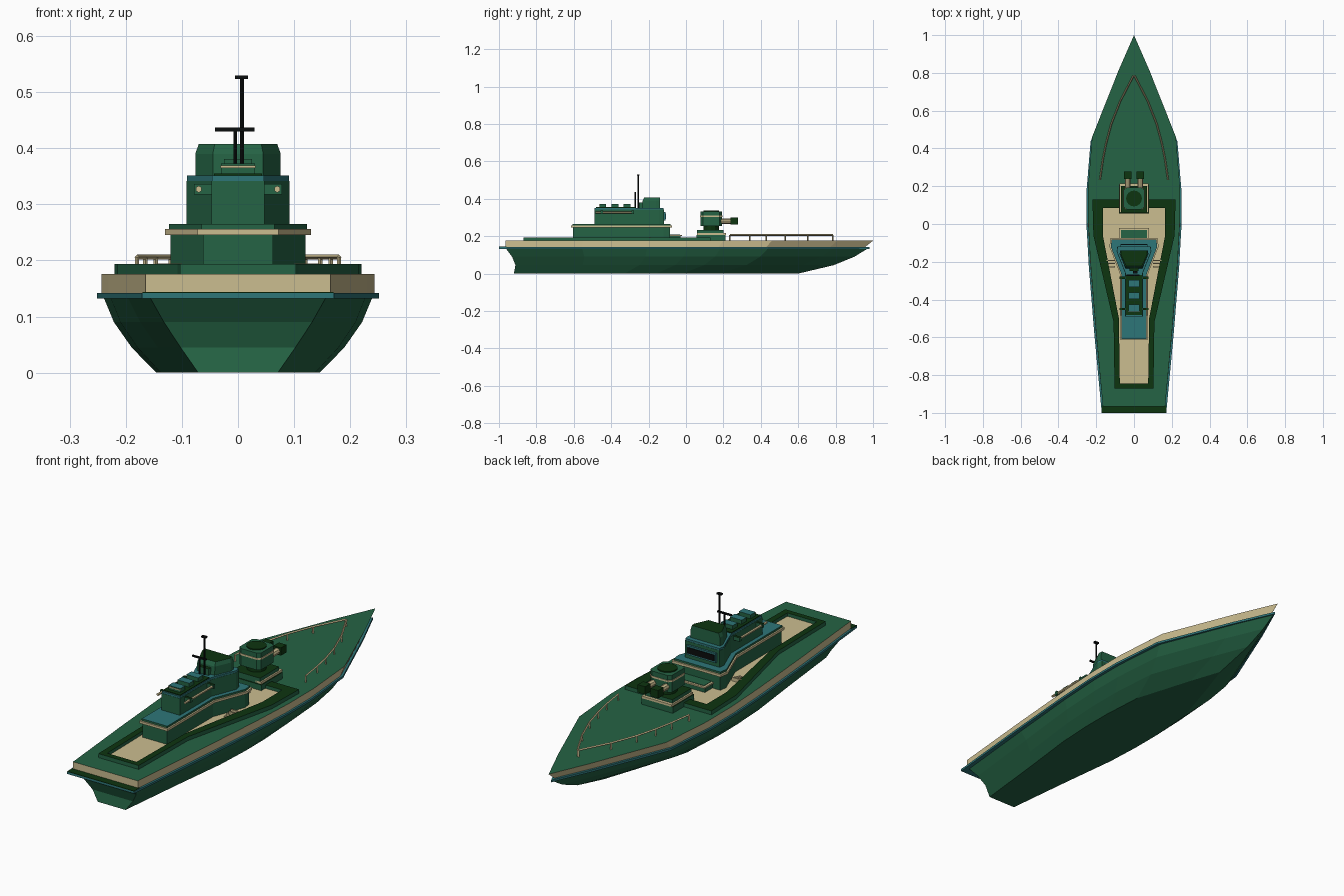
import bpy, bmesh, math
from mathutils import Vector

if "Cube" in bpy.data.objects:
    bpy.data.objects.remove(bpy.data.objects["Cube"])


def mat(name, col):
    m = bpy.data.materials.new(name)
    m.diffuse_color = (*col, 1)
    m.use_nodes = True
    m.node_tree.nodes["Principled BSDF"].inputs["Base Color"].default_value = m.diffuse_color
    return m


GREEN = mat("sea green", (0.018, 0.125, 0.058))
DARK = mat("dark green", (0.004, 0.035, 0.005))
TEAL = mat("teal", (0.027, 0.18, 0.19))
CREAM = mat("cream", (0.60, 0.51, 0.28))
BLACK = mat("black", (0.003, 0.004, 0.004))


def finish(name, bm, side, top=None):
    """Make an object; upward faces take the top material."""
    bmesh.ops.recalc_face_normals(bm, faces=bm.faces)
    bm.normal_update()
    for f in bm.faces:
        f.material_index = 1 if top and f.normal.z > 0.9 else 0
    me = bpy.data.meshes.new(name)
    bm.to_mesh(me)
    bm.free()
    me.materials.append(side)
    if top:
        me.materials.append(top)
    ob = bpy.data.objects.new(name, me)
    bpy.context.collection.objects.link(ob)
    return ob


def mirror(half):
    """Close a half outline, listed stern to bow, across x = 0."""
    return list(half) + [(-x, y) for x, y in reversed(half) if x > 1e-6]


def loft(name, loops, side, top=None):
    bm = bmesh.new()
    rows = [[bm.verts.new(p) for p in lp] for lp in loops]
    n = len(rows[0])
    for a, b in zip(rows, rows[1:]):
        for i in range(n):
            j = (i + 1) % n
            bm.faces.new((a[i], a[j], b[j], b[i]))
    bm.faces.new(rows[0])
    bm.faces.new(rows[-1])
    return finish(name, bm, side, top)


def prism(name, half, z0, z1, side, top=None, grow=0.0):
    def out(g):
        ym = (half[0][1] + half[-1][1]) / 2
        return [(x + g if x > 0 else x, y + (g if y > ym else -g)
                 if i in (0, len(half) - 1) else y) for i, (x, y) in enumerate(half)]
    return loft(name, [[(x, y, z) for x, y in mirror(out(g))]
                       for z, g in ((z0, grow), (z1, grow))], side, top)


def box(name, x, y, z, side, top=None):
    return loft(name, [[(x[0], y[0], h), (x[1], y[0], h), (x[1], y[1], h), (x[0], y[1], h)]
                       for h in z], side, top)


def tube(name, a, b, r, m, n=6):
    a, b = Vector(a), Vector(b)
    bm = bmesh.new()
    bmesh.ops.create_cone(bm, cap_ends=True, segments=n, radius1=r, radius2=r,
                          depth=(b - a).length)
    bm.transform((b - a).to_track_quat('Z', 'Y').to_matrix().to_4x4())
    bmesh.ops.translate(bm, verts=bm.verts, vec=(a + b) / 2)
    return finish(name, bm, m)


# Hull: the deck outline is scaled down level by level
OUTLINE = [(.165, -.965), (.203, -.55), (.231, -.2), (.243, .02), (.243, .2),
           (.222, .46), (.083, .81), (0, 1)]


def hull_level(z, stern, bow, w_stern, w_mid):
    pts = []
    for x, y in OUTLINE:
        t = (y + .965) / 1.965
        w = w_stern + (w_mid - w_stern) * min(1, t / .4)
        pts.append((x * w, stern + (bow - stern) * t))
    return [(x, y, z) for x, y in mirror(pts)]


loft("hull", [hull_level(0, -.92, .6, .43, .6),
              hull_level(.045, -.912, .79, .62, .78),
              hull_level(.09, -.93, .90, .8, .91),
              hull_level(.134, -.963, .972, .95, .985)], GREEN)
loft("rub_rail", [hull_level(z, -1, .982, 1.035, 1.035) for z in (.132, .142)], TEAL)
loft("deck_edge", [hull_level(.14, -.965, .955, 1, 1),
                   hull_level(.176, -.965, 1, 1, 1)], CREAM, GREEN)
box("stern_step", (-.17, .17), (-1, -.96), (.1415, .144), DARK)

# Bulwark frame around the sunken midship deck
outer = mirror([(.103, -.87), (.108, -.52), (.215, -.06), (.22, .13)])
inner = mirror([(.075, -.845), (.08, -.5), (.165, -.06), (.165, .085)])
bm = bmesh.new()
rings = [[bm.verts.new((x, y, z)) for x, y in o]
         for o, z in ((outer, .17), (outer, .194), (inner, .194), (inner, .17))]
for a, b in zip(rings, rings[1:] + rings[:1]):
    for i in range(len(a)):
        j = (i + 1) % len(a)
        bm.faces.new((a[i], a[j], b[j], b[i]))
finish("bulwark", bm, GREEN, DARK)
prism("midship_deck", [(.077, -.85), (.082, -.5), (.167, -.06), (.167, .09)], .172, .179, CREAM)

# Superstructure: two tiers and the bridge
LOW = [(.062, -.605), (.062, -.27), (.12, -.12), (.115, -.085)]
prism("lower_house", LOW, .175, .25, GREEN)
prism("lower_trim", LOW, .245, .256, CREAM, grow=.01)
prism("lower_roof", LOW, .256, .265, GREEN, TEAL, grow=.003)
UP = [(.047, -.49), (.047, -.26), (.092, -.145), (.088, -.118)]
prism("upper_house", UP, .262, .342, GREEN)
prism("upper_roof", UP, .34, .351, TEAL, grow=-.001)
BRIDGE = [(.045, -.235), (.076, -.16), (.074, -.14)]
levels = []
for z, s, g in ((.35, 1, 0), (.39, 1, .003), (.408, .92, .012)):
    levels.append([(x * s, max(y, -.235 + g), z) for x, y in mirror(BRIDGE)])
loft("bridge", levels, GREEN, DARK)
box("bridge_rear_box", (-.025, .025), (-.25, -.215), (.35, .381), GREEN, DARK)
box("window_frame", (-.075, .075), (-.12, -.109), (.284, .328), TEAL)
box("front_window", (-.068, .068), (-.112, -.106), (.292, .32), BLACK)

# Roof vents
box("vent_base", (-.043, .043), (-.482, -.27), (.35, .355), DARK)
for y in (-.445, -.38, -.315):
    box("vent", (-.03, .03), (y - .018, y + .018), (.353, .373), GREEN, TEAL)
box("vent_trim", (-.031, .031), (-.466, -.46), (.365, .369), CREAM)

# Side rails, side steps on each side
for s in (-1, 1):
    tube("side_rail", (s * .07, -.485, .327), (s * .07, -.28, .327), .006, CREAM)
    for y in (-.45, -.285):
        box("rail_bracket", sorted((s * .04, s * .078)), (y - .006, y + .006), (.318, .336), GREEN, DARK)
    for i in range(4):
        y = -.245 + i * .016
        box("side_step", sorted((s * .1, s * .145)), (y, y + .007),
            (.178, .183 + i * .004), CREAM)

# Mast
tube("main_mast", (.007, -.255, .35), (.007, -.255, .528), .004, BLACK)
box("mast_cap", (-.005, .018), (-.262, -.248), (.523, .53), BLACK)
tube("short_mast", (-.005, -.272, .35), (-.005, -.272, .434), .004, BLACK)
box("mast_yard", (-.041, .029), (-.276, -.268), (.43, .437), BLACK)

# Locker in front of the superstructure
box("locker", (-.075, .075), (-.09, -.03), (.175, .202), GREEN)
box("locker_trim", (-.08, .08), (-.09, -.022), (.2, .207), CREAM)
box("locker_top", (-.07, .07), (-.09, -.032), (.205, .209), GREEN)

# Gun turret
box("turret_plinth", (-.08, .08), (.055, .21), (.175, .205), GREEN, DARK)
box("turret_base", (-.07, .07), (.06, .2), (.205, .232), GREEN, DARK)
box("turret_base_trim", (-.077, .077), (.06, .214), (.206, .216), CREAM)
tube("turret_neck", (0, .135, .23), (0, .135, .258), .042, DARK, 12)
prism("turret", [(.04, .078), (.055, .09), (.055, .18), (.04, .192)], .255, .333, GREEN)
prism("turret_band", [(.043, .076), (.058, .09), (.058, .18), (.043, .194)], .303, .311, CREAM)
tube("turret_hatch", (0, .135, .33), (0, .135, .338), .042, DARK, 16)
for x in (-.033, .033):
    tube("gun_barrel", (x, .18, .28), (x, .245, .28), .014, CREAM, 8)
    box("gun_muzzle", (x - .019, x + .019), (.238, .277), (.263, .299), DARK)

# Bow railings
path = [(.18, .235), (.165, .34), (.147, .43), (.12, .53), (.073, .65), (.003, .785)]
for s in (-1, 1):
    for (x0, y0), (x1, y1) in zip(path, path[1:]):
        tube("bow_rail", (s * x0, y0, .206), (s * x1, y1, .206), .0045, CREAM, 4)
    for x, y in path:
        tube("bow_rail_post", (s * x, y, .174), (s * x, y, .206), .004, CREAM, 4)
